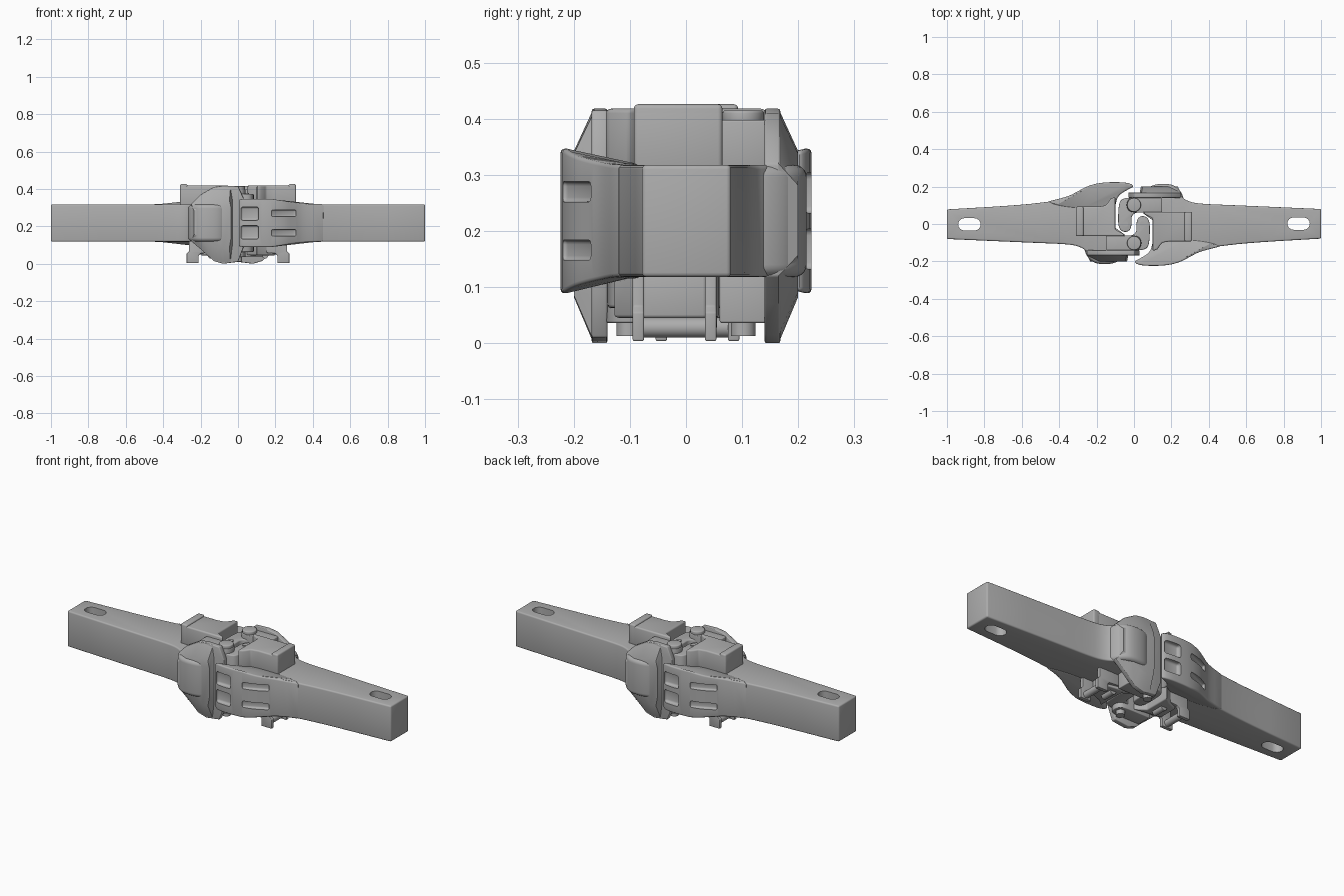
import bpy, bmesh, math
from mathutils import Vector

cube = bpy.data.objects.get("Cube")
if cube:
    bpy.data.objects.remove(cube, do_unlink=True)

steel = bpy.data.materials.new("cast_steel_grey")
steel.use_nodes = True
grey = (0.42, 0.42, 0.42, 1)
steel.diffuse_color = grey
steel.node_tree.nodes["Principled BSDF"].inputs["Base Color"].default_value = grey

MID = 0.218  # height of the coupling axis
parts = []


def finish(name, bm, bevel=0.0, segments=3, keep=True):
    bmesh.ops.recalc_face_normals(bm, faces=bm.faces)
    mesh = bpy.data.meshes.new(name)
    bm.to_mesh(mesh)
    bm.free()
    mesh.materials.append(steel)
    obj = bpy.data.objects.new(name, mesh)
    bpy.context.collection.objects.link(obj)
    if bevel:
        mod = obj.modifiers.new("edge", "BEVEL")
        mod.width, mod.segments = bevel, segments
        mod.limit_method, mod.angle_limit = "ANGLE", math.radians(40)
        apply(obj, mod)
    if keep:
        parts.append(obj)
    return obj


def apply(obj, mod):
    bpy.context.view_layer.objects.active = obj
    bpy.ops.object.modifier_apply(modifier=mod.name)


def soften(points, rounds, limit=55):
    """Cut the gentle corners of an outline, leaving sharp ones alone."""
    pts = [Vector(p) for p in points]
    for _ in range(rounds):
        out = []
        for i, p in enumerate(pts):
            a, b = pts[i - 1], pts[(i + 1) % len(pts)]
            if math.degrees((p - a).angle(b - p)) > limit:
                out.append(p)
            else:
                out += [p.lerp(a, 0.25), p.lerp(b, 0.25)]
        pts = out
    return pts


def prism(name, outline, low, high, rounds=0, limit=55, axis="z", shape=None, **kw):
    """Extrude an outline along z or y; shape may move each vertex."""
    bm = bmesh.new()
    place = (lambda p, d: (p[0], p[1], d)) if axis == "z" else (lambda p, d: (p[0], d, p[1]))
    pts = soften(outline, rounds, limit) if rounds else outline
    base = [bm.verts.new(place(p, low)) for p in pts]
    top = [bm.verts.new(place(p, high)) for p in pts]
    bm.faces.new(base)
    bm.faces.new(top)
    for i in range(len(pts)):
        bm.faces.new((base[i - 1], base[i], top[i], top[i - 1]))
    if shape:
        for v in bm.verts:
            shape(v)
    return finish(name, bm, **kw)


def box(name, x, y, z, **kw):
    return prism(name, [(x[0], y[0]), (x[1], y[0]), (x[1], y[1]), (x[0], y[1])], *z, **kw)


def cylinder(name, centre, radius, length, along="z", **kw):
    bm = bmesh.new()
    bmesh.ops.create_cone(bm, cap_ends=True, segments=32, radius1=radius,
                          radius2=radius, depth=length)
    if along == "y":
        for v in bm.verts:
            v.co.y, v.co.z = -v.co.z, v.co.y
    bmesh.ops.translate(bm, vec=centre, verts=bm.verts)
    return finish(name, bm, **kw)


def cut(obj, cutter):
    mod = obj.modifiers.new("cut", "BOOLEAN")
    mod.operation, mod.solver, mod.object = "DIFFERENCE", "EXACT", cutter
    apply(obj, mod)
    bpy.data.objects.remove(cutter, do_unlink=True)


# Shank and middle of the head
shank = prism("shank", [
    (1, -.078), (.62, -.1), (.43, -.122), (.32, -.14), (.2, -.16), (.11, -.14), (.1, .03),
    (.05, .06), (.05, .15), (.2, .16), (.25, .15), (.28, .125), (.34, .108), (.55, .1), (1, .08)],
    MID - .1, MID + .1, rounds=2, bevel=.008)

# Oblong pin slot through the end of the shank
slot = [(.88 + s * .027 + .033 * math.cos(a), .002 + .033 * math.sin(a))
        for s, start in ((1, -90), (-1, 90))
        for a in [math.radians(start + k * 22.5) for k in range(9)]]
cut(shank, prism("slot_cutter", slot, 0, .5, keep=False))


# Guard arm, taller toward its outer edge
def swell(v):
    out = min(max((-v.co.y - .09) / .13, 0), 1) * min(max((.43 - v.co.x) / .25, 0), 1)
    v.co.z = MID + math.copysign(.101 + .029 * out, v.co.z - MID)


guard = prism("guard_arm", [
    (.46, -.12), (.35, -.148), (.3, -.175), (.245, -.205), (.17, -.223), (.06, -.224), (.015, -.215),
    (0, -.2), (.05, -.175), (.085, -.15), (.098, -.11), (.1, -.08), (.3, -.08), (.43, -.1)],
    MID - .1, MID + .1, rounds=2, shape=swell, bevel=.01)

# Recesses in the guard arm: two square windows and two long slots
for side in (-1, 1):
    z = MID + side * .05
    cut(guard, box("window_cutter", (.015, .11), (-.26, -.2), (z - .036, z + .036),
                   bevel=.012, keep=False))
    groove = box("groove_cutter", (-.07, .07), (-.05, .024),
                 (MID + side * .052 - .018, MID + side * .052 + .018), bevel=.008, keep=False)
    groove.location = (.25, -.207, 0)
    groove.rotation_euler.z = math.radians(24)
    bpy.context.view_layer.update()
    cut(guard, groove)

# Rounded pad on the knuckle side
prism("side_pad", [(.05, .1), (.055, .175), (.1, .212), (.19, .217), (.24, .19), (.265, .145), (.27, .1)],
      MID - .1, MID + .1, rounds=2, bevel=.025, segments=5)


# Outer hub wall, octagonal from the side, narrowing outward
def narrow(v):
    if v.co.y > .17:
        v.co.z = MID + (v.co.z - MID) * .62
        v.co.x = .1 + (v.co.x - .1) * .9


prism("hub_wall", [
    (-.03, .09), (.0, .01), (.08, .0), (.13, .015), (.19, .07), (.25, .12), (.25, .32),
    (.2, .37), (.13, .41), (.08, .418), (.0, .415), (-.03, .35)],
    .14, .168, axis="y", bevel=.004)
prism("hub_wall_slope", [
    (.03, .09), (.04, .005), (.08, .0), (.13, .015), (.19, .07), (.25, .12), (.25, .32),
    (.2, .37), (.13, .41), (.08, .418), (.04, .41), (.03, .35)],
    .165, .2, axis="y", shape=narrow)

# Pivot lugs above and below the knuckle
lug = [(.15, .06), (.15, .145), (0, .145), (-.03, .135), (-.042, .1), (-.03, .07), (0, .06)]
for name, low, high in (("upper_lug", .31, .398), ("lower_lug", .036, .13)):
    prism(name, lug, low, high, rounds=2, bevel=.004)

# Pivot pin with its head and tail
cylinder("pivot_pin", (0, .102, .213), .022, .4)
cylinder("pivot_pin_head", (0, .102, .403), .037, .024, bevel=.005)

# Hooked knuckle
prism("knuckle", [
    (.04, .07), (.03, .135), (-.04, .142), (-.078, .125), (-.085, .06), (-.084, -.02), (-.055, -.046),
    (-.02, -.035), (-.012, .0), (-.015, .05)],
    MID - .155, MID + .155, rounds=2, limit=100, bevel=.006)
cylinder("knuckle_plug", (-.045, 0, MID + .155), .014, .012)

# Top horn block, flaring into the guard arm
horn = [(.31, -.093), (.31, .065), (.045, .065), (.06, .05), (.1, .03), (.1, -.145),
        (.125, -.135), (.15, -.1), (.19, -.093)]
prism("horn", horn, .3, .418, bevel=.008)
prism("horn_lip", [(.31, -.093), (.31, .065), (.27, .065), (.27, -.093)], .31, .426, bevel=.008)

# Underside chin between the lower brackets
prism("chin", [(.2, -.075), (.2, .036), (.1, .05), (.045, .06), (.1, .02), (.1, -.13), (.14, -.1)],
      .045, .125, bevel=.006)

# Stepped brackets carrying the release rod
bracket = [(.13, .13), (.13, .06), (.2, .055), (.21, .045), (.21, .004), (.275, .004), (.275, .055),
           (.262, .066), (.262, .13)]
for name, y in (("front_bracket", -.095), ("rear_bracket", .034)):
    prism(name, bracket, y, y + .02, axis="y", bevel=.003)
cylinder("release_rod", (.24, -.02, .028), .018, .12, along="y")
cylinder("lock_lever", (.145, -.02, .045), .017, .07, along="y")

# Shade, then add the matching half turned half way round
for obj in parts:
    bpy.ops.object.select_all(action="DESELECT")
    obj.select_set(True)
    bpy.context.view_layer.objects.active = obj
    bpy.ops.object.shade_smooth_by_angle(angle=math.radians(35))
    twin = obj.copy()
    twin.rotation_euler.z = math.pi
    bpy.context.collection.objects.link(twin)
    twin.name = "right_" + obj.name
    obj.name = "left_" + obj.name
